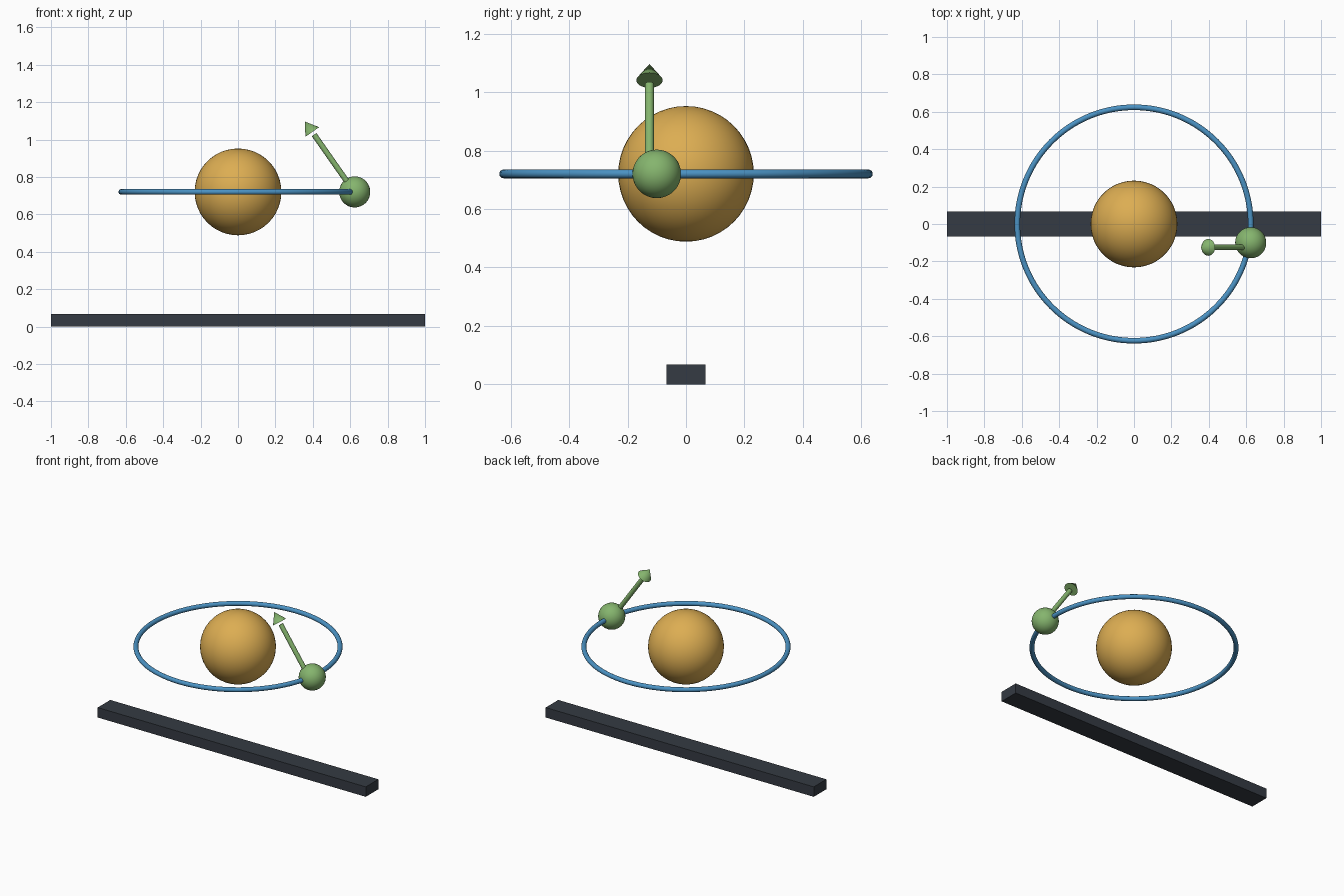
import bpy
from mathutils import Vector

default = bpy.data.objects.get("Cube")
if default:
    bpy.data.objects.remove(default, do_unlink=True)


def material(name, rgb):
    mat = bpy.data.materials.new(name)
    mat.use_nodes = True
    colour = (*rgb, 1.0)
    mat.diffuse_color = colour
    mat.node_tree.nodes["Principled BSDF"].inputs["Base Color"].default_value = colour
    return mat


gold = material("warm gold", (0.72, 0.42, 0.085))
blue = material("sky blue", (0.07, 0.29, 0.55))
green = material("leaf green", (0.235, 0.46, 0.155))
charcoal = material("charcoal", (0.035, 0.043, 0.056))


def finish(name, mat, smooth=True):
    obj = bpy.context.object
    obj.name = name
    obj.data.materials.append(mat)
    if smooth:
        bpy.ops.object.shade_smooth_by_angle()
    return obj


def sphere(name, centre, radius, mat):
    bpy.ops.mesh.primitive_uv_sphere_add(segments=48, ring_count=24, radius=radius, location=centre)
    return finish(name, mat)


def cone_between(name, start, end, r1, r2, mat):
    axis = end - start
    bpy.ops.mesh.primitive_cone_add(
        vertices=32, radius1=r1, radius2=r2, depth=axis.length,
        location=(start + end) / 2,
        rotation=axis.to_track_quat("Z", "Y").to_euler())
    return finish(name, mat)


HEIGHT = 0.72

# Base bar
bpy.ops.mesh.primitive_cube_add(size=1, location=(0, 0, 0.0335))
bpy.context.object.scale = (2.0, 0.134, 0.067)
bpy.ops.object.transform_apply(location=False, rotation=False, scale=True)
finish("base_bar", charcoal, smooth=False)

# Central sphere and the ring around it
sphere("central_sphere", (0, 0, HEIGHT), 0.232, gold)
bpy.ops.mesh.primitive_torus_add(
    major_radius=0.624, minor_radius=0.015, major_segments=128,
    minor_segments=16, location=(0, 0, HEIGHT))
finish("orbit_ring", blue)

# Small orbiting sphere
sphere("orbiting_sphere", (0.624, -0.1, HEIGHT), 0.083, green)

# Arrow leaning inward, with a small gap below its head
tip = Vector((0.358, -0.125, 1.096))
direction = Vector((-0.575, 0, 0.82)).normalized()
head_base = tip - direction * 0.068
cone_between("arrow_head", head_base, tip, 0.045, 0, green)
cone_between("arrow_shaft", tip - direction * 0.455, head_base - direction * 0.017,
             0.015, 0.015, green)
